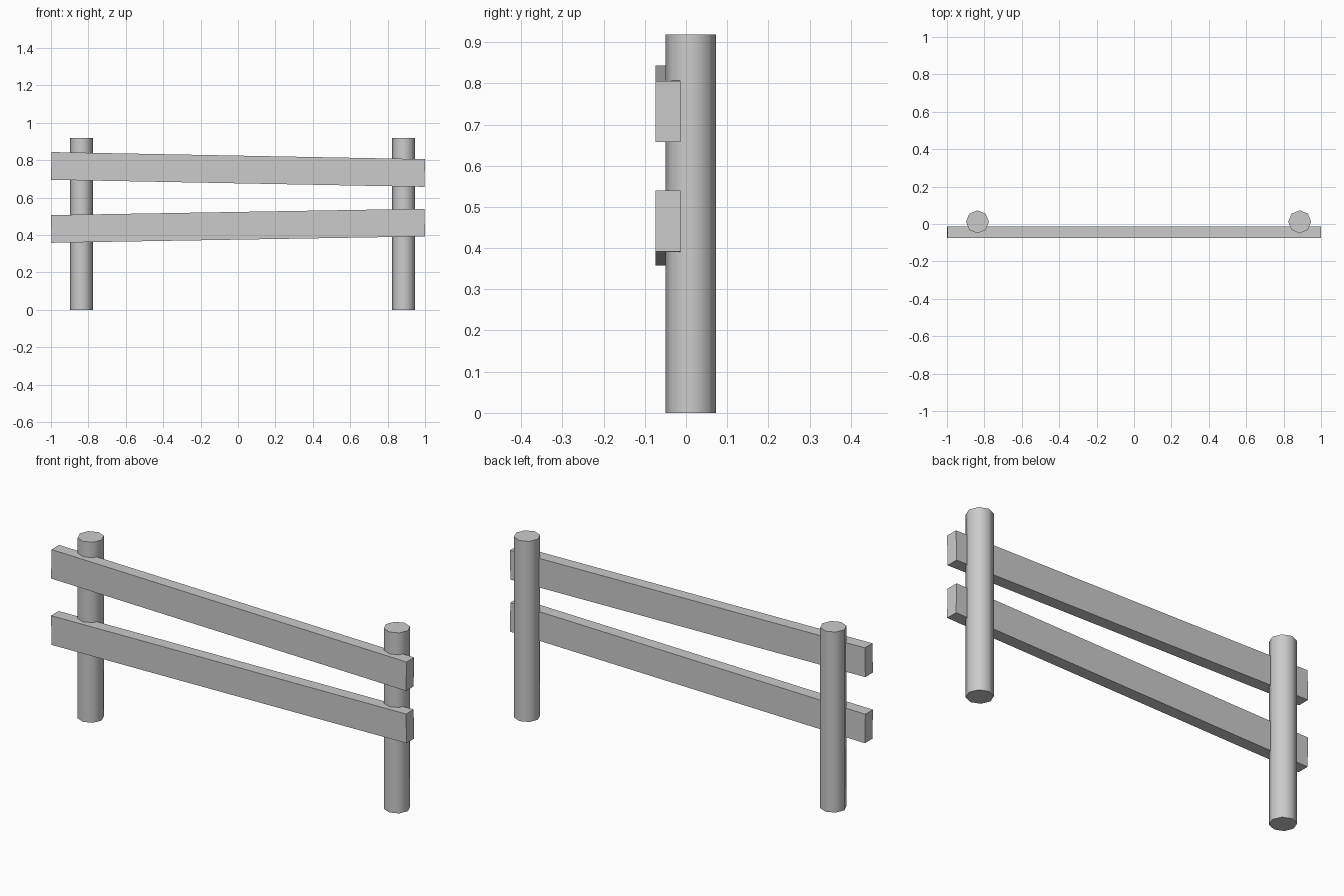
import bpy
import math

cube = bpy.data.objects.get("Cube")
if cube:
    bpy.data.objects.remove(cube, do_unlink=True)

# Single plain grey material
grey = bpy.data.materials.new("plain grey")
grey.use_nodes = True
colour = (0.6, 0.6, 0.6, 1)
grey.diffuse_color = colour
grey.node_tree.nodes["Principled BSDF"].inputs["Base Color"].default_value = colour

POST_HEIGHT = 0.918
POST_RADIUS = 0.0615


def post(name, x):
    bpy.ops.mesh.primitive_cylinder_add(
        vertices=8, radius=POST_RADIUS, depth=POST_HEIGHT,
        location=(x, 0.0118, POST_HEIGHT / 2))
    ob = bpy.context.object
    ob.name = name
    ob.data.materials.append(grey)
    bpy.ops.object.shade_smooth_by_angle(angle=math.radians(60))


def rail(name, z, slope):
    bpy.ops.mesh.primitive_cube_add(
        size=1, location=(0, -0.0435, z),
        rotation=(0, -math.atan(slope), 0))
    ob = bpy.context.object
    ob.name = name
    ob.scale = (1.997, 0.061, 0.148)
    ob.data.materials.append(grey)


# Round upright posts
post("right_post", -0.837)
post("left_post", 0.886)

# Tilted boards across the front of the posts
rail("upper_rail", 0.75, -0.019)
rail("lower_rail", 0.449, 0.017)
